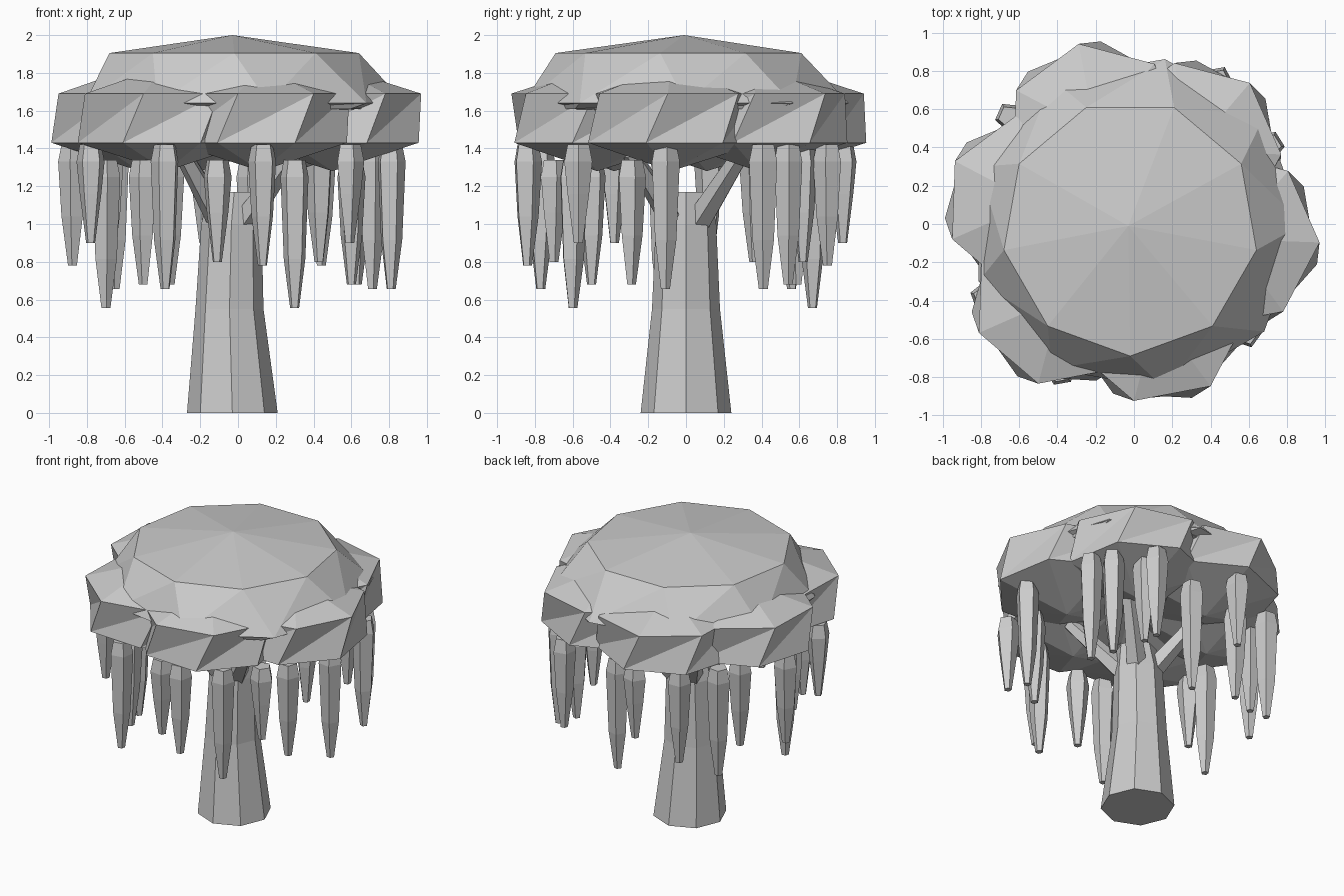
import bpy, bmesh
from math import sin, cos, radians, tau
from mathutils import Vector

if "Cube" in bpy.data.objects:
    bpy.data.objects.remove(bpy.data.objects["Cube"])


def loft(name, sides, rings, bottom=None, top=None):
    """Flat-shaded skin through rings (x, y, z, radius, angle); ends are caps or points."""
    bm = bmesh.new()
    loops = []
    for x, y, z, r, a in rings:
        loops.append([bm.verts.new((x + r * cos(radians(a) + tau * i / sides),
                                    y + r * sin(radians(a) + tau * i / sides), z))
                      for i in range(sides)])
    for lo, hi in zip(loops, loops[1:]):
        for i in range(sides):
            j = (i + 1) % sides
            bm.faces.new((lo[i], lo[j], hi[j]))
            bm.faces.new((lo[i], hi[j], hi[i]))
    for loop, tip in ((loops[0], bottom), (loops[-1], top)):
        if tip is None:
            bm.faces.new(loop)
        else:
            p = bm.verts.new(tip)
            for i in range(sides):
                bm.faces.new((loop[i], loop[(i + 1) % sides], p))
    bmesh.ops.recalc_face_normals(bm, faces=bm.faces)
    me = bpy.data.meshes.new(name)
    bm.to_mesh(me)
    bm.free()
    ob = bpy.data.objects.new(name, me)
    bpy.context.collection.objects.link(ob)
    return ob


def limb(name, a, b, r1, r2, sides=5):
    """Tapered branch between two points."""
    a, b = Vector(a), Vector(b)
    ob = loft(name, sides, [(0, 0, 0, r1, 0), (0, 0, (b - a).length, r2, 0)])
    ob.location = a
    ob.rotation_euler = (b - a).to_track_quat('Z', 'Y').to_euler()


# Trunk, eight-sided and flared at the foot
loft("trunk", 8, [(-0.03, 0, 0, 0.24, 0), (-0.045, 0, 0.55, 0.18, 0),
                  (-0.035, 0, 1.0, 0.16, 0), (-0.02, 0, 1.17, 0.13, 0)])

# Branches rising into the canopy
for k in range(4):
    a = radians(45 + 90 * k)
    limb(f"branch_{k + 1}", (-0.03 + 0.08 * cos(a), 0.08 * sin(a), 1.0),
         (0.42 * cos(a), 0.42 * sin(a), 1.38), 0.07, 0.045)

# Central crown with a thin rim
loft("crown", 9, [(0.01, 0, 1.61, 0.83, -5), (0.01, 0, 1.64, 0.875, 0),
                  (-0.02, -0.02, 1.905, 0.67, -10)],
     bottom=(0, 0, 1.55), top=(-0.03, -0.01, 2.0))

# Six leaf clumps around the crown
clumps = [(0.50, -0.08), (0.30, 0.38), (-0.20, 0.48),
          (-0.52, 0.11), (-0.38, -0.38), (0.12, -0.47)]
for k, (x, y) in enumerate(clumps):
    loft(f"leaf_clump_{k + 1}", 7,
         [(x, y, 1.43, 0.475, -16), (x, y, 1.69, 0.47, -2)],
         bottom=(x, y, 1.28), top=(x, y, 1.84))

# Hanging fronds grouped by the height of their tips
fronds = {
    0.555: [(0.30, -0.60), (0.07, 0.67), (-0.70, -0.12)],
    0.655: [(0.81, -0.11), (-0.385, -0.77), (-0.65, 0.56), (0.71, 0.41)],
    0.68: [(0.60, -0.29), (-0.50, -0.50), (-0.36, 0.59), (0.63, 0.54)],
    0.78: [(0.13, -0.84), (-0.875, 0.12), (0.44, 0.75)],
    0.80: [(-0.11, -0.70), (0.43, 0.62), (-0.68, 0.36)],
    0.90: [(0.59, -0.57), (-0.78, -0.38), (-0.18, 0.83)],
}
n = 0
for tip, spots in fronds.items():
    for x, y in spots:
        n += 1
        top = 1.42 if Vector((x, y)).length > 0.72 else 1.34
        loft(f"frond_{n}", 5,
             [(x, y, tip, 0.025, 20 * n), (x, y, tip + 0.26, 0.06, 20 * n),
              (x, y, top - 0.09, 0.078, 20 * n), (x, y, top, 0.06, 20 * n)])
